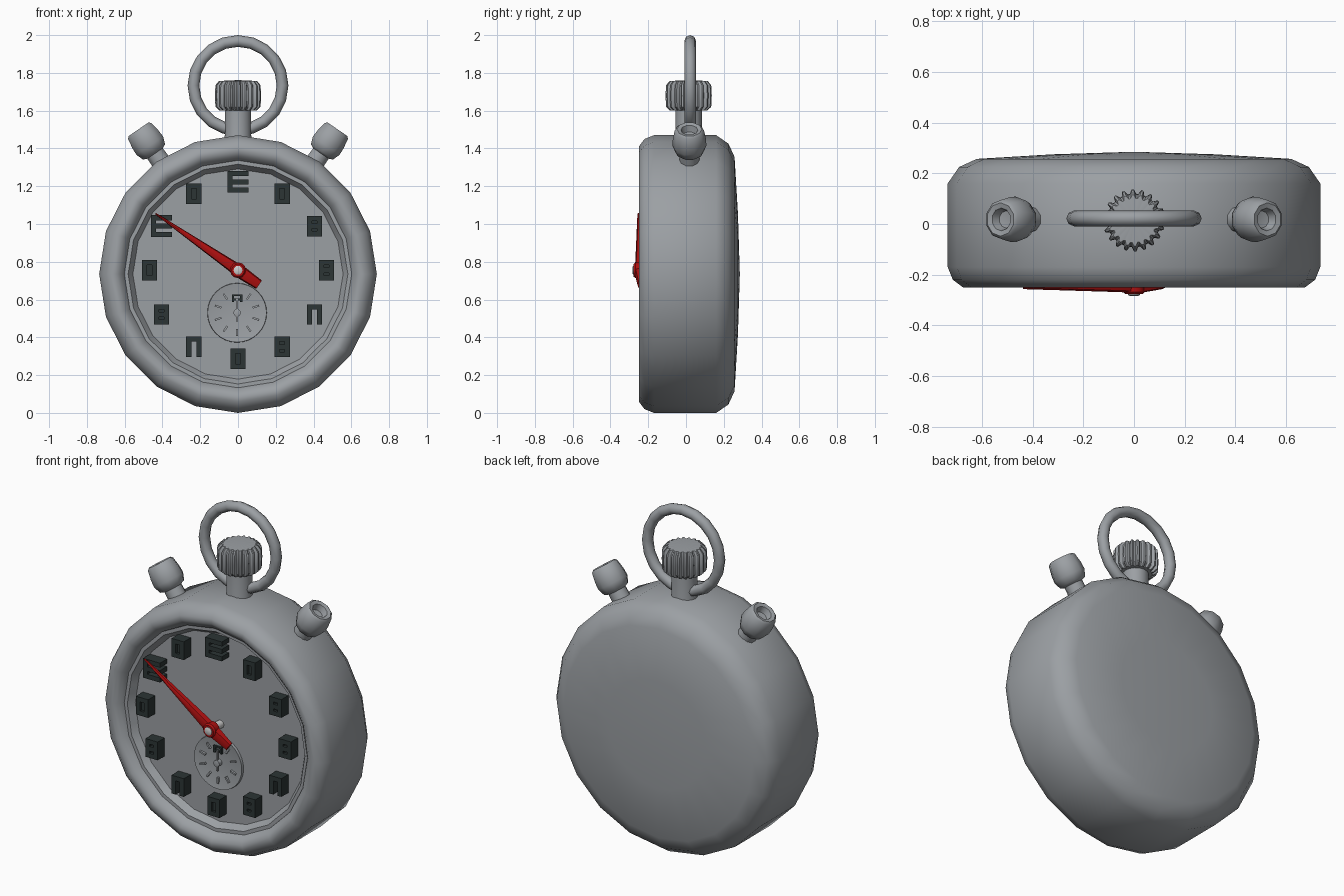
import bpy, bmesh, math
from mathutils import Vector, Matrix

if "Cube" in bpy.data.objects:
    bpy.data.objects.remove(bpy.data.objects["Cube"], do_unlink=True)


def material(name, rgb):
    m = bpy.data.materials.new(name)
    m.use_nodes = True
    m.diffuse_color = (*rgb, 1)
    m.node_tree.nodes["Principled BSDF"].inputs["Base Color"].default_value = (*rgb, 1)
    return m


steel = material("steel grey", (0.33, 0.35, 0.37))
ink = material("dark numerals", (0.025, 0.035, 0.035))
red = material("red hand", (0.42, 0.005, 0.005))
pale = material("pale pin", (0.6, 0.6, 0.6))


def finish(bm, name, mat, smooth=None):
    bmesh.ops.recalc_face_normals(bm, faces=bm.faces)
    mesh = bpy.data.meshes.new(name)
    bm.to_mesh(mesh)
    bm.free()
    mesh.materials.append(mat)
    ob = bpy.data.objects.new(name, mesh)
    bpy.context.collection.objects.link(ob)
    if smooth:
        bpy.ops.object.select_all(action='DESELECT')
        ob.select_set(True)
        bpy.context.view_layer.objects.active = ob
        bpy.ops.object.shade_smooth_by_angle(angle=math.radians(smooth))
    return ob


def lathe(name, profile, sides, origin, axis, mat=steel, smooth=40, wave=None):
    """Spin (radius, distance) points round an axis; wave varies the radius."""
    bm = bmesh.new()
    rings = []
    for r, d in profile:
        if r == 0:
            rings.append([bm.verts.new((0, 0, d))] * sides)
            continue
        ring = []
        for i in range(sides):
            a = math.tau * i / sides
            k = r * (wave(i) if wave else 1)
            ring.append(bm.verts.new((k * math.cos(a), k * math.sin(a), d)))
        rings.append(ring)
    for lower, upper in zip(rings, rings[1:]):
        for i in range(sides):
            j = (i + 1) % sides
            quad = dict.fromkeys((lower[i], lower[j], upper[j], upper[i]))
            bm.faces.new(list(quad))
    turn = Vector(axis).to_track_quat('Z', 'Y').to_matrix().to_4x4()
    bm.transform(Matrix.Translation(origin) @ turn)
    return finish(bm, name, mat, smooth)


def add_box(bm, center, size, tilt=0):
    """Box whose tilt turns it in the plane of the dial."""
    m = (Matrix.Translation(center) @ Matrix.Rotation(tilt, 4, 'Y')
         @ Matrix.Diagonal((*size, 1)))
    bmesh.ops.create_cube(bm, size=1, matrix=m)


FRONT = (0, -1, 0)
UP = (0, 0, 1)
MID = 0.735
DIAL_Y = -0.165

# Case with rounded bezel, recessed dial and slightly domed back
lathe("case", [(0, -0.285), (0.32, -0.275), (0.62, -0.257), (0.69, -0.225),
               (0.735, -0.16), (0.735, 0.17), (0.715, 0.22), (0.675, 0.25),
               (0.645, 0.25), (0.625, 0.235), (0.605, 0.215), (0.59, 0.165), (0, 0.165)],
      20, (0, 0, MID), FRONT)

# Crinkled ring round the dial
lathe("dial_ring", [(0.60, 0.16), (0.60, 0.205), (0.575, 0.205), (0.55, 0.167)],
      60, (0, 0, MID), FRONT, wave=lambda i: 1 + 0.012 * (i % 3 == 0))

# Block numerals, made from bars on a small grid
BARS = {"left": (-1, 0, 0, 1), "right": (1, 0, 0, 1), "top": (0, 1, 1, 0),
        "middle": (0, 0, 1, 0), "bottom": (0, -1, 1, 0)}
SHAPES = {"comb": "left top middle bottom", "arch": "left right top",
          "ring": "left right top bottom",
          "double": "left right top middle bottom"}
ORDER = "comb ring double double arch double ring arch double ring comb ring".split()
HAND_Z = 0.755
for n, shape in enumerate(ORDER):
    a = math.tau * n / 12
    cx, cz = 0.468 * math.sin(a), HAND_Z + 0.468 * math.cos(a)
    w, h = (0.11, 0.115) if shape == "comb" else (0.08, 0.108)
    t = 0.027
    bm = bmesh.new()
    for bar in SHAPES[shape].split():
        bx, bz, wide, tall = BARS[bar]
        add_box(bm, (cx + bx * (w - t) / 2, DIAL_Y - 0.03, cz + bz * (h - t) / 2),
                (w if wide else t, 0.07, h if tall else t))
    # narrow numerals are nearly solid, so back them with a plate
    if shape in ("ring", "double"):
        add_box(bm, (cx, DIAL_Y - 0.02, cz), (w * 0.9, 0.06, h * 0.9))
    finish(bm, f"numeral_{n or 12}", ink)

# Small seconds dial: dished, with ticks and a hand
SUB = Vector((-0.005, DIAL_Y, 0.53))
lathe("small_dial", [(0.158, -0.005), (0.156, 0.016), (0.145, 0.014), (0.08, 0.006), (0, 0.004)],
      32, SUB, FRONT)
bm = bmesh.new()
for n in range(1, 10):
    a = math.tau * n / 10
    add_box(bm, SUB + Vector((0.105 * math.sin(a), -0.014, 0.105 * math.cos(a))),
            (0.010, 0.014, 0.036), a)
finish(bm, "small_ticks", steel)
bm = bmesh.new()
for dx in (-0.022, 0.022):
    add_box(bm, SUB + Vector((dx, -0.014, 0.078)), (0.012, 0.014, 0.04))
add_box(bm, SUB + Vector((0, -0.014, 0.093)), (0.056, 0.014, 0.01))
add_box(bm, SUB + Vector((0, -0.014, 0.07)), (0.03, 0.014, 0.01))
finish(bm, "small_numeral", ink)
bm = bmesh.new()
add_box(bm, SUB + Vector((0, -0.022, 0.015)), (0.012, 0.01, 0.12))
finish(bm, "small_hand", steel)
lathe("small_hub", [(0.02, 0), (0.02, 0.03), (0, 0.034)], 10, SUB, FRONT)

# Red hand: tapered ridge from tail to tip
bm = bmesh.new()
sections = []
for u, half, back, ridge in ((-0.135, 0.027, 0.235, 0.257), (-0.03, 0.034, 0.235, 0.272),
                             (0.1, 0.027, 0.235, 0.268), (0.53, 0.004, 0.247, 0.257)):
    sections.append([bm.verts.new(p) for p in
                     ((u, -back, -half), (u, -ridge + 0.006, -half * 0.8), (u, -ridge, 0),
                      (u, -ridge + 0.006, half * 0.8), (u, -back, half))])
for s, t in zip(sections, sections[1:]):
    for i in range(5):
        j = (i + 1) % 5
        bm.faces.new((s[i], s[j], t[j], t[i]))
bm.faces.new(sections[0])
bm.faces.new(sections[-1])
bm.transform(Matrix.Translation((0, 0, HAND_Z)) @ Matrix.Rotation(math.radians(180 + 34.5), 4, 'Y'))
finish(bm, "red_hand", red, 30)
lathe("hand_hub", [(0.042, 0.23), (0.042, 0.268), (0.034, 0.277), (0, 0.277)],
      12, (0, 0, HAND_Z), FRONT, red)
lathe("hand_pin", [(0.024, 0.16), (0.024, 0.28), (0.016, 0.284), (0, 0.284)],
      10, (0, 0, HAND_Z), FRONT, pale)

# Crown: stem and toothed knob
Y = 0.014
lathe("crown_stem", [(0.078, 1.42), (0.07, 1.47), (0.07, 1.64)], 16, (0, Y, 0), UP)
lathe("crown_knob", [(0, 1.60), (0.095, 1.60), (0.116, 1.62), (0.119, 1.68),
                     (0.116, 1.735), (0.098, 1.757), (0, 1.762)],
      80, (0, Y, 0), UP, wave=lambda i: 1.03 if i % 4 < 2 else 0.89)

# Hanging ring
bm = bmesh.new()
N, M = 20, 8
loops = []
for i in range(N):
    a = math.tau * i / N
    loop = []
    for k in range(M):
        b = math.tau * k / M
        r = 0.236 + 0.031 * math.cos(b)
        loop.append(bm.verts.new((r * math.sin(a), 0.022 + 0.031 * math.sin(b),
                                  1.733 + r * math.cos(a))))
    loops.append(loop)
for i in range(N):
    s, t = loops[i], loops[(i + 1) % N]
    for k in range(M):
        j = (k + 1) % M
        bm.faces.new((s[k], s[j], t[j], t[k]))
finish(bm, "hanging_ring", steel, 60)

# Side pushers with dimpled tips
for side, label in ((1, "left"), (-1, "right")):
    a = math.radians(34.5)
    lathe(f"{label}_pusher",
          [(0.055, 0.68), (0.052, 0.775), (0.075, 0.785), (0.09, 0.825), (0.088, 0.865),
           (0.078, 0.92), (0.066, 0.93), (0.045, 0.925), (0.034, 0.89), (0, 0.885)],
          10, (0, 0.018, MID), (side * math.sin(a), 0, math.cos(a)), smooth=50)
